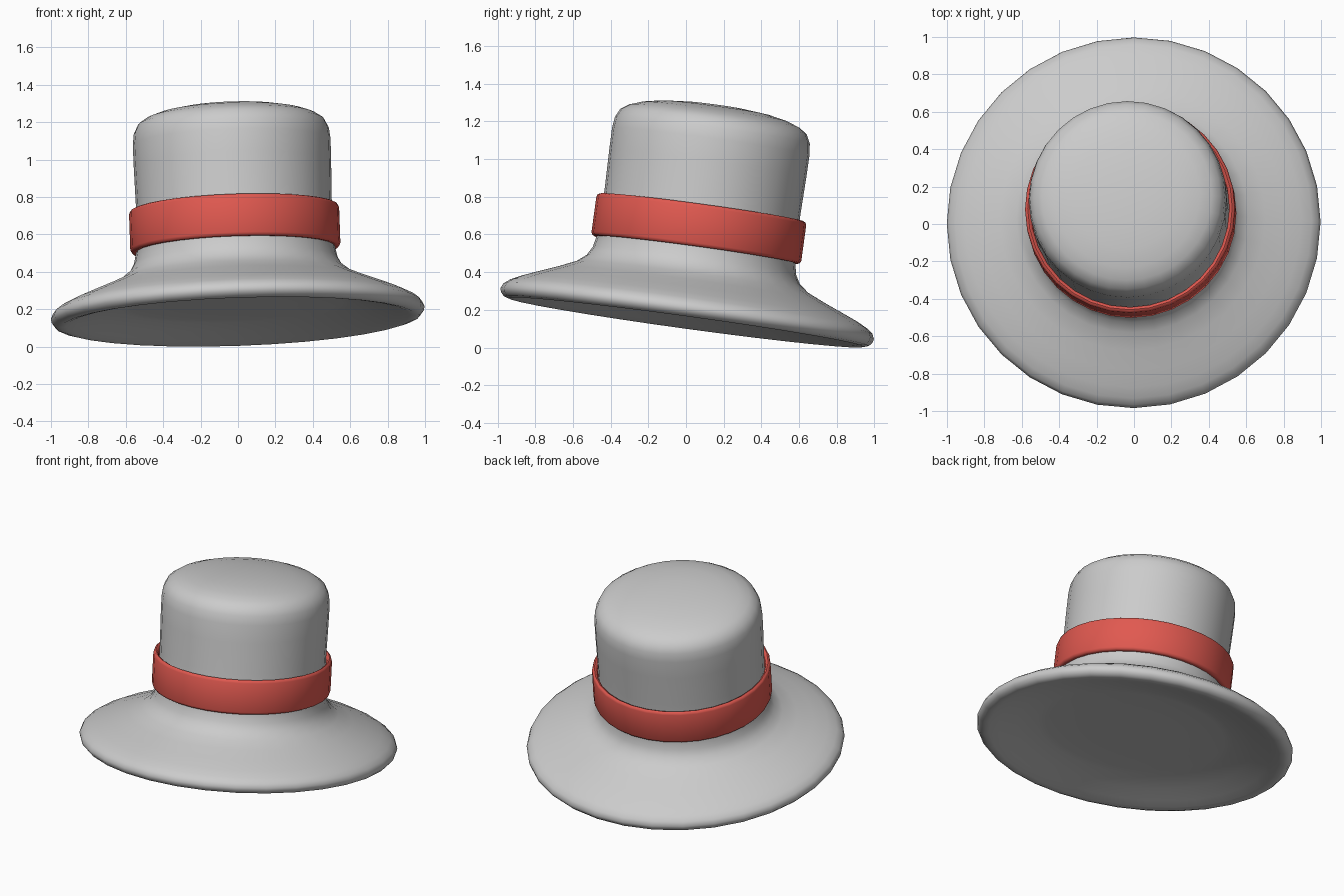
import bpy, bmesh
from math import radians, sin, cos, pi
from mathutils import Matrix

if "Cube" in bpy.data.objects:
    bpy.data.objects.remove(bpy.data.objects["Cube"])

SIDES = 32
# The whole hat leans back and slightly to one side
TILT = (Matrix.Translation((0, 0, 0.136))
        @ Matrix.Rotation(radians(-7.8), 4, 'X')
        @ Matrix.Rotation(radians(-2), 4, 'Y'))


def lathe(name, profile, closed=False):
    """Spin (radius, height) points about the tilted axis."""
    bm = bmesh.new()
    rings = []
    for r, z in profile:
        if r == 0:
            rings.append([bm.verts.new((0, 0, z))] * SIDES)
        else:
            rings.append([bm.verts.new((r * cos(2 * pi * i / SIDES),
                                        r * sin(2 * pi * i / SIDES), z))
                          for i in range(SIDES)])
    pairs = list(zip(rings, rings[1:]))
    if closed:
        pairs.append((rings[-1], rings[0]))
    for a, b in pairs:
        for i in range(SIDES):
            j = (i + 1) % SIDES
            corners = list(dict.fromkeys((a[i], a[j], b[j], b[i])))
            bm.faces.new(corners)
    bmesh.ops.recalc_face_normals(bm, faces=bm.faces)
    bm.transform(TILT)
    mesh = bpy.data.meshes.new(name)
    bm.to_mesh(mesh)
    bm.free()
    obj = bpy.data.objects.new(name, mesh)
    bpy.context.collection.objects.link(obj)
    bpy.ops.object.select_all(action='DESELECT')
    obj.select_set(True)
    bpy.context.view_layer.objects.active = obj
    bpy.ops.object.shade_smooth_by_angle(angle=radians(50))
    return obj


# Brim and crown in one skin: hollowed underside, rolled rim, flare, wall, dome
hat = lathe("hat_body", [
    (0, 0.09), (0.3, 0.09), (0.56, 0.088), (0.62, 0.082), (0.75, 0.052),
    (0.86, 0.022), (0.92, 0.005), (0.95, 0.0),
    (0.978, 0.008), (0.995, 0.027), (1.0, 0.048), (0.988, 0.075),
    (0.955, 0.1), (0.9, 0.128), (0.81, 0.165), (0.71, 0.205),
    (0.62, 0.245), (0.57, 0.285), (0.545, 0.33), (0.532, 0.39),
    (0.524, 0.5), (0.524, 0.65), (0.528, 0.85), (0.529, 0.97),
    (0.522, 1.03), (0.499, 1.077), (0.455, 1.107), (0.39, 1.13),
    (0.29, 1.15), (0.15, 1.163), (0, 1.167)])

# Rounded ribbon around the crown
band = lathe("hat_band", [
    (0.528, 0.39), (0.545, 0.389), (0.556, 0.394), (0.562, 0.407),
    (0.562, 0.598), (0.557, 0.611), (0.547, 0.616), (0.537, 0.611),
    (0.53, 0.598)], closed=True)
red = bpy.data.materials.new("band_red")
red.diffuse_color = (0.75, 0.1, 0.08, 1)
red.use_nodes = True
red.node_tree.nodes["Principled BSDF"].inputs["Base Color"].default_value = red.diffuse_color
band.data.materials.append(red)

# Rest the brim on the floor
low = min(v.co.z for v in hat.data.vertices)
for o in (hat, band):
    o.data.transform(Matrix.Translation((0, 0, -low)))
